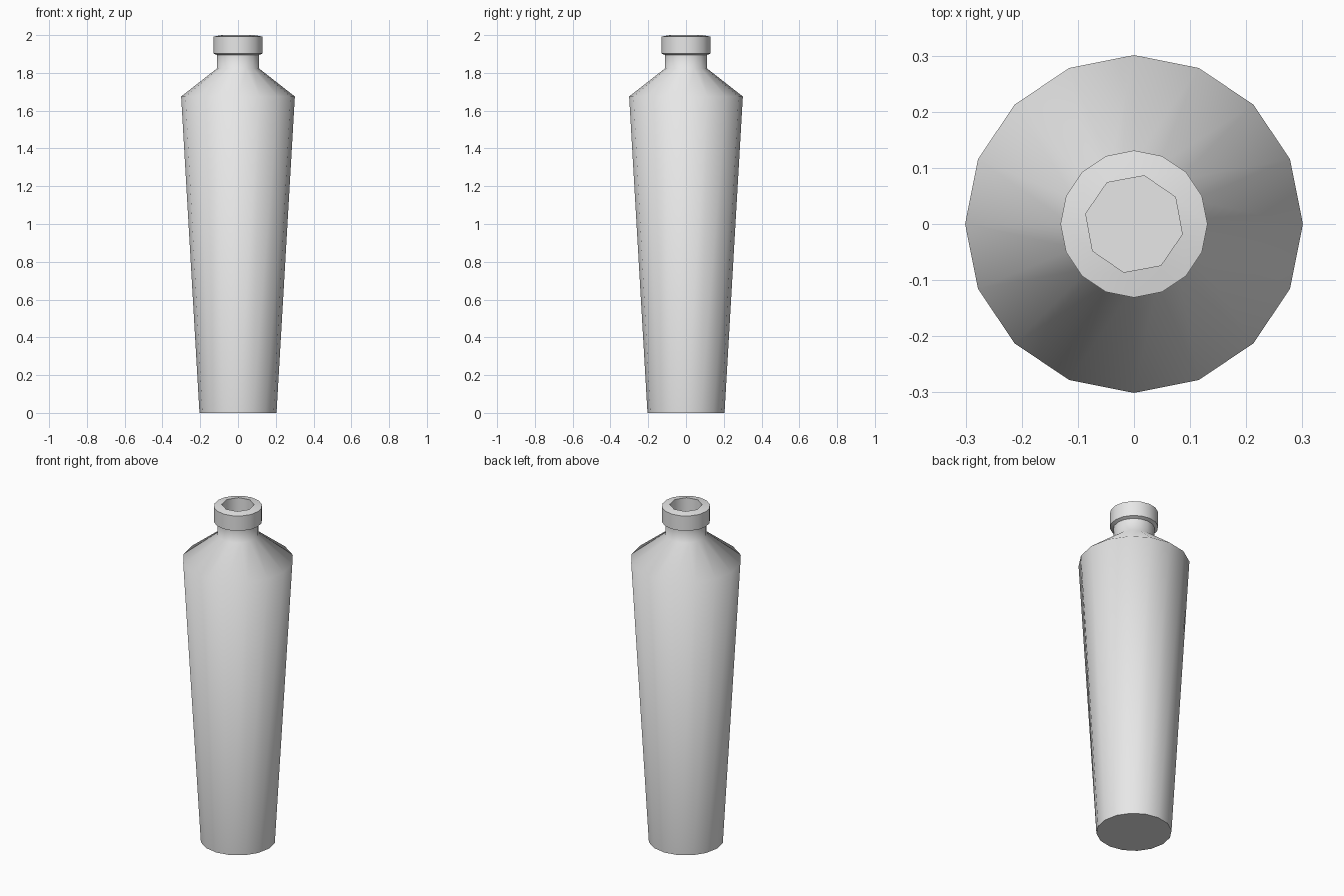
import bpy, bmesh, math

cube = bpy.data.objects.get("Cube")
if cube:
    bpy.data.objects.remove(cube, do_unlink=True)

# Single grey material
grey = bpy.data.materials.new("plain grey")
grey.use_nodes = True
colour = (0.8, 0.8, 0.8, 1)
grey.diffuse_color = colour
grey.node_tree.nodes["Principled BSDF"].inputs["Base Color"].default_value = colour


def ring(bm, radius, z, sides, turn=0.0):
    """Closed loop of edges around the z axis."""
    verts = []
    for i in range(sides):
        a = turn + math.tau * i / sides
        verts.append(bm.verts.new((radius * math.cos(a), radius * math.sin(a), z)))
    return [bm.edges.new((verts[i], verts[(i + 1) % sides])) for i in range(sides)]


def loop_verts(edges):
    return list({v for e in edges for v in e.verts})


bm = bmesh.new()

# Outer profile: base, shoulder, neck, lip (radius, height)
outside = [(0.204, 0), (0.301, 1.675), (0.112, 1.823), (0.112, 1.895),
           (0.131, 1.903), (0.131, 1.992)]
rings = [ring(bm, r, z, 16) for r, z in outside]

# Eight-sided mouth, slightly raised at its edge, and its floor
turn = math.radians(33)
rings += [ring(bm, 0.088, z, 8, turn) for z in (2.0, 1.82)]

for lower, upper in zip(rings, rings[1:]):
    bmesh.ops.bridge_loops(bm, edges=lower + upper)

# Close the base and the mouth floor
for end in (rings[0], rings[-1]):
    bmesh.ops.contextual_create(bm, geom=loop_verts(end) + end)

bmesh.ops.recalc_face_normals(bm, faces=bm.faces)
mesh = bpy.data.meshes.new("bottle")
bm.to_mesh(mesh)
bm.free()
mesh.materials.append(grey)

bottle = bpy.data.objects.new("bottle", mesh)
bpy.context.collection.objects.link(bottle)

# Soft sides and shoulder, crisp lip and base
bpy.ops.object.select_all(action="DESELECT")
bottle.select_set(True)
bpy.context.view_layer.objects.active = bottle
bpy.ops.object.shade_smooth_by_angle(angle=math.radians(60))
